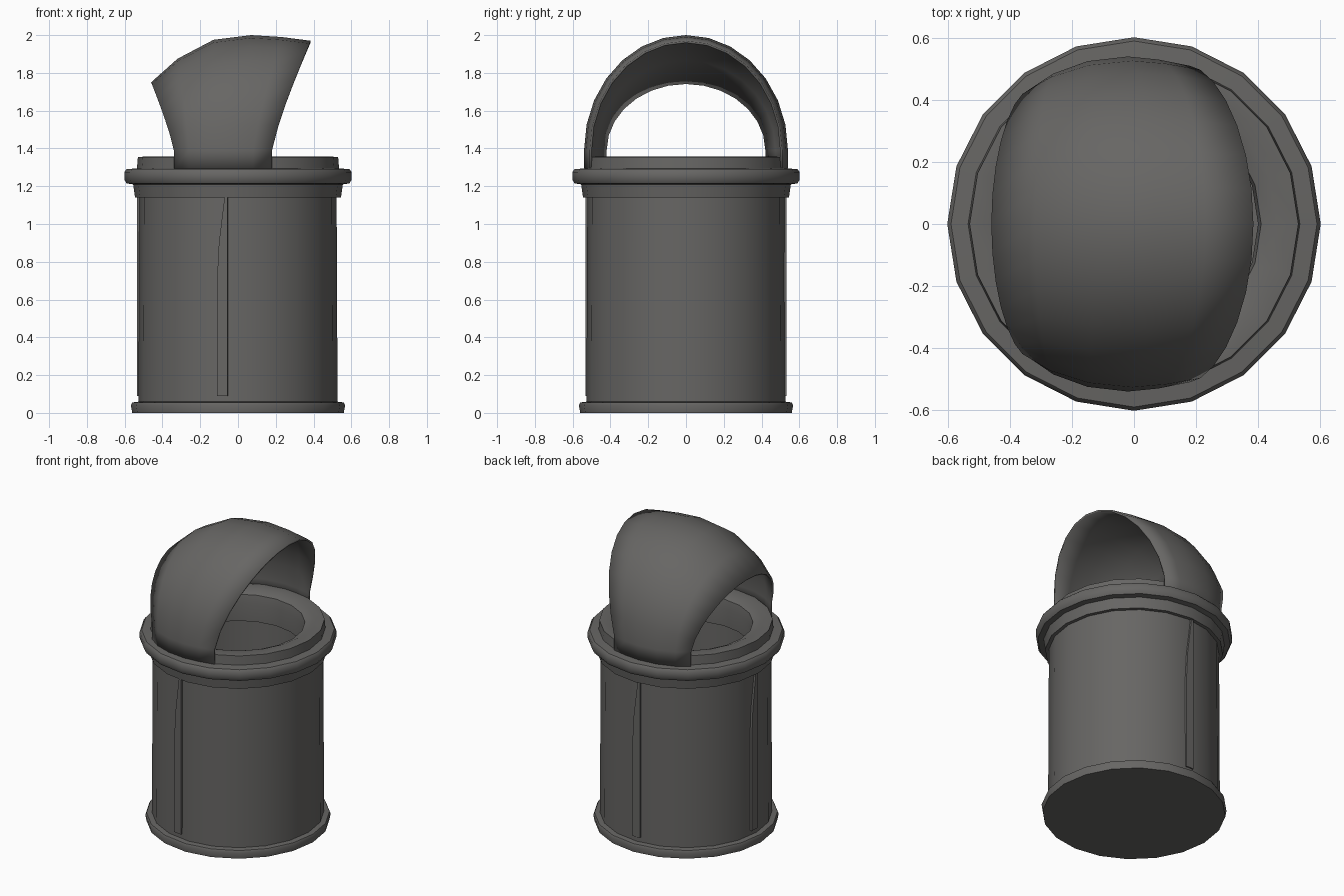
import bpy, bmesh, math
from mathutils import Matrix

old = bpy.data.objects.get("Cube")
if old:
    bpy.data.objects.remove(old, do_unlink=True)

SIDES = 20
COLOUR = (0.135, 0.132, 0.127, 1)
metal = bpy.data.materials.new("dark_grey_metal")
metal.use_nodes = True
metal.diffuse_color = COLOUR
shader = metal.node_tree.nodes["Principled BSDF"]
shader.inputs["Base Color"].default_value = COLOUR
shader.inputs["Roughness"].default_value = 0.7


def finish(name, bm, angle=40, outward=True):
    if outward:
        bmesh.ops.recalc_face_normals(bm, faces=bm.faces)
    mesh = bpy.data.meshes.new(name)
    bm.to_mesh(mesh)
    bm.free()
    mesh.materials.append(metal)
    obj = bpy.data.objects.new(name, mesh)
    bpy.context.collection.objects.link(obj)
    bpy.ops.object.select_all(action='DESELECT')
    obj.select_set(True)
    bpy.context.view_layer.objects.active = obj
    bpy.ops.object.shade_smooth_by_angle(angle=math.radians(angle))
    return obj


def lathe(name, profile, angle=40):
    """Spin a closed (radius, height) profile around z."""
    bm = bmesh.new()
    rings = []
    for i in range(SIDES):
        a = math.tau * i / SIDES
        rings.append([bm.verts.new((r * math.cos(a), r * math.sin(a), z)) for r, z in profile])
    n = len(profile)
    for i, ring in enumerate(rings):
        nxt = rings[(i + 1) % SIDES]
        for j in range(n):
            k = (j + 1) % n
            bm.faces.new((ring[j], nxt[j], nxt[k], ring[k]))
    bmesh.ops.remove_doubles(bm, verts=bm.verts, dist=0.0001)
    bmesh.ops.dissolve_degenerate(bm, edges=bm.edges, dist=0.0001)
    return finish(name, bm, angle)


# Hollow drum, foot plate, and the collar with its rolled opening
lathe("drum_wall", [(0.527, 0.05), (0.522, 1.16), (0.5, 1.16), (0.5, 0.05)])
lathe("foot_plate", [(0, 0), (0.56, 0), (0.567, 0.04), (0.56, 0.055), (0.52, 0.06), (0, 0.06)])
lathe("collar", [(0.49, 1.14), (0.545, 1.14), (0.555, 1.21), (0.59, 1.215), (0.602, 1.235),
                 (0.602, 1.275), (0.59, 1.29), (0.535, 1.295), (0.53, 1.355),
                 (0.46, 1.358), (0.41, 1.335), (0.4, 1.28), (0.4, 1.16)])

# Hood: a flared arch, each station is foot x, top x, half width, top z
stations = [(-0.34, -0.46, 0.43, 1.75), (-0.26, -0.32, 0.485, 1.875),
            (-0.15, -0.13, 0.525, 1.975), (-0.02, 0.07, 0.54, 2.0),
            (0.08, 0.23, 0.53, 1.99), (0.18, 0.385, 0.51, 1.97)]
STEPS = 14
SPRING = 1.39
bm = bmesh.new()
grid = []
for foot_x, top_x, half, top_z in stations:
    points = [(foot_x, -half, 1.29)]
    for i in range(STEPS + 1):
        a = math.pi * i / STEPS
        s = math.sin(a)
        points.append((foot_x + (top_x - foot_x) * s ** 1.2,
                       -half * math.cos(a), SPRING + (top_z - SPRING) * s))
    points.append((foot_x, half, 1.29))
    grid.append([bm.verts.new(p) for p in points])
for left, right in zip(grid, grid[1:]):
    for j in range(len(left) - 1):
        bm.faces.new((left[j], right[j], right[j + 1], left[j + 1]))
hood = finish("hood", bm, 60, outward=False)
shell = hood.modifiers.new("sheet_thickness", 'SOLIDIFY')
shell.thickness = 0.012
shell.offset = -1

# Tapered seam strips on the front, right and back of the drum
outline = [(-0.028, 0.09), (0.028, 0.09), (0.028, 1.14), (0.012, 1.14), (-0.018, 0.9), (-0.028, 0.7)]
for name, turn in (("front_seam", -9), ("right_seam", -93), ("back_seam", 180)):
    bm = bmesh.new()
    face = bm.faces.new([bm.verts.new((x, -0.533, z)) for x, z in outline])
    side = bmesh.ops.extrude_face_region(bm, geom=[face])
    moved = [v for v in side["geom"] if isinstance(v, bmesh.types.BMVert)]
    bmesh.ops.translate(bm, verts=moved, vec=(0, 0.025, 0))
    bm.transform(Matrix.Rotation(math.radians(turn), 4, 'Z'))
    finish(name, bm, 30)
